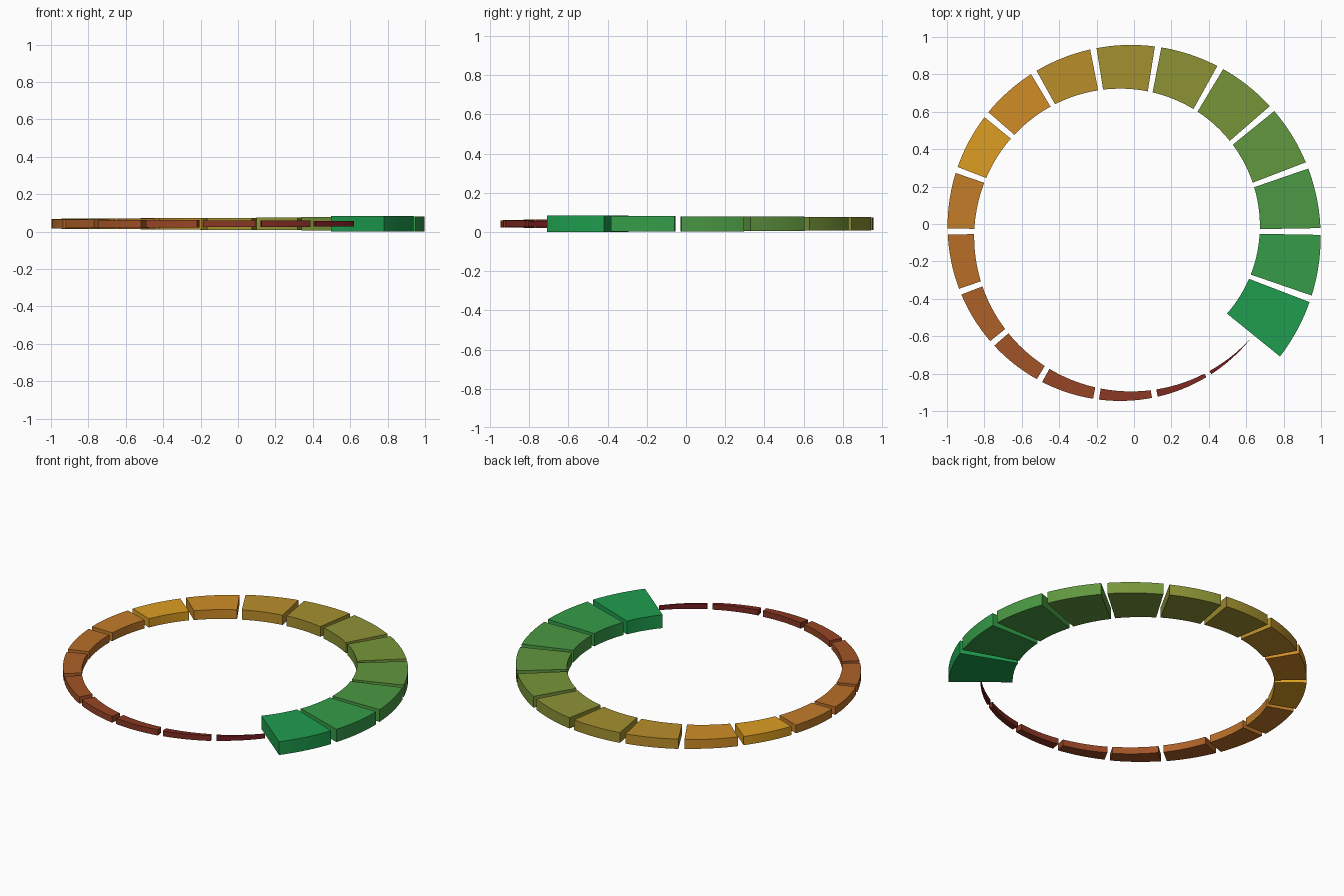
import bpy, bmesh, math

if "Cube" in bpy.data.objects:
    bpy.data.objects.remove(bpy.data.objects["Cube"])

CX, CY, MID_R = -0.045, -0.04, 0.88   # ring centre and middle radius
COUNT, STEPS, GAP = 18, 10, 1.0       # segments, arc steps, half gap in degrees
HALF_WIDTH = 0.183                    # half band width at the thick end
H0, H1 = 0.03, 0.083                  # height at thin and thick ends


def mix(a, b, t):
    return [p + (q - p) * t for p, q in zip(a, b)]


def linear(c):
    c /= 255
    return c / 12.92 if c <= 0.04045 else ((c + 0.055) / 1.055) ** 2.4


def segment_color(i):
    if i < 8:
        rgb = mix((116, 28, 33), (196, 125, 42), i / 7)
    elif i == 8:
        rgb = (220, 158, 34)
    else:
        rgb = mix((208, 140, 38), (30, 158, 78), (i - 9) / 8)
    return [linear(c) for c in rgb] + [1]


def ring_segment(i):
    bm = bmesh.new()
    h = H0 + (H1 - H0) * i / (COUNT - 1)
    zs = (H1 / 2 - h / 2, H1 / 2 + h / 2)
    sections = []
    # rectangular cross-sections along the arc, widening around the ring
    for k in range(STEPS + 1):
        turn = 20 * i + GAP + (20 - 2 * GAP) * k / STEPS
        a = math.radians(-40 - turn)
        w = HALF_WIDTH * turn / 360
        corners = ((MID_R - w, zs[0]), (MID_R + w, zs[0]),
                   (MID_R + w, zs[1]), (MID_R - w, zs[1]))
        sections.append([bm.verts.new((CX + r * math.cos(a), CY + r * math.sin(a), z))
                         for r, z in corners])
    for s, t in zip(sections, sections[1:]):
        for j in range(4):
            n = (j + 1) % 4
            bm.faces.new((s[j], s[n], t[n], t[j]))
    bm.faces.new(sections[0])
    bm.faces.new(sections[-1])
    bmesh.ops.recalc_face_normals(bm, faces=bm.faces)

    name = f"ring_segment_{i + 1:02d}"
    mesh = bpy.data.meshes.new(name)
    bm.to_mesh(mesh)
    bm.free()
    mat = bpy.data.materials.new(name + "_color")
    mat.diffuse_color = segment_color(i)
    mat.use_nodes = True
    mat.node_tree.nodes["Principled BSDF"].inputs["Base Color"].default_value = mat.diffuse_color
    mesh.materials.append(mat)
    obj = bpy.data.objects.new(name, mesh)
    bpy.context.collection.objects.link(obj)
    obj.select_set(True)
    bpy.context.view_layer.objects.active = obj


# gradient ring of tapering segments
for i in range(COUNT):
    ring_segment(i)
bpy.ops.object.shade_smooth_by_angle(angle=math.radians(30))
